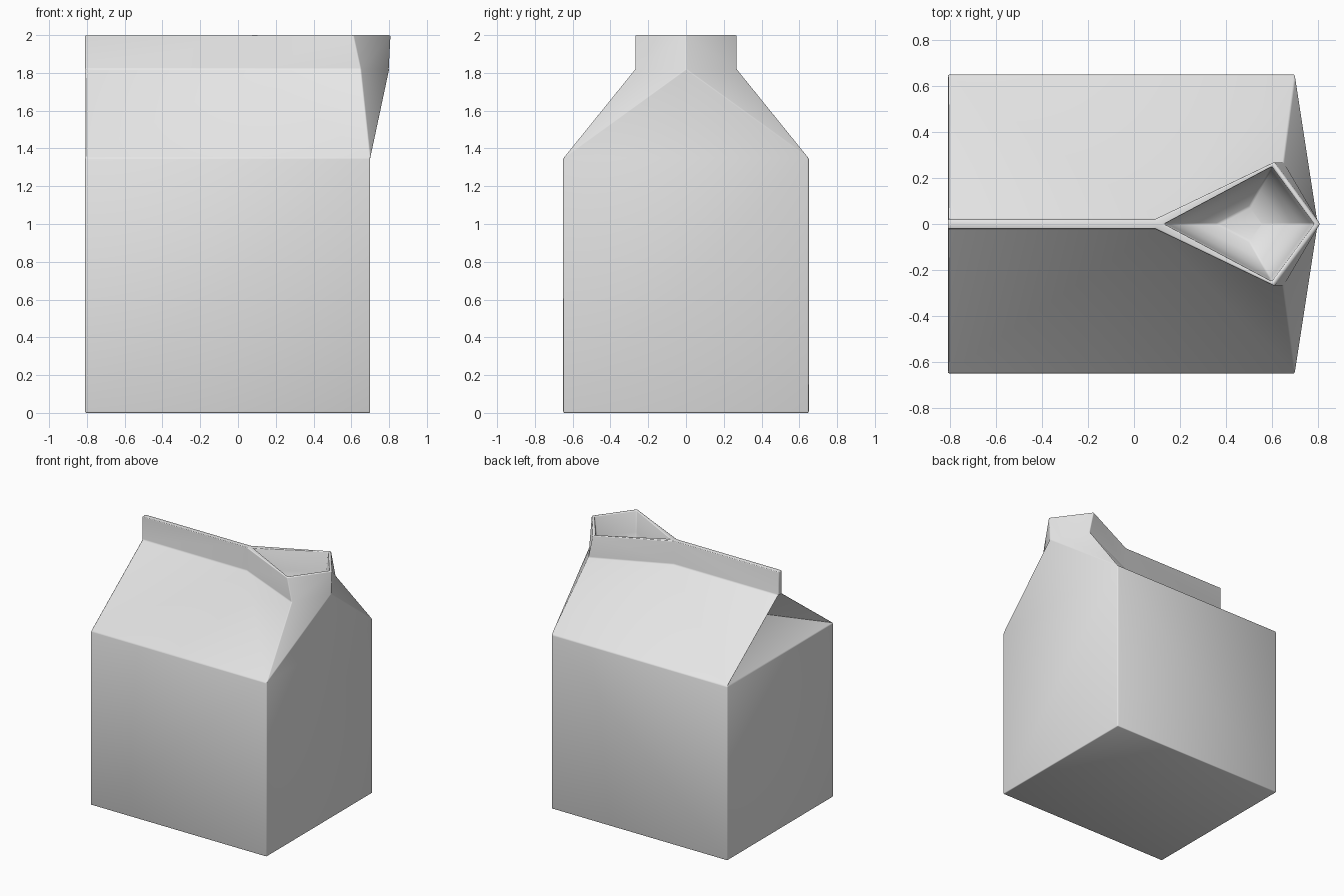
import bpy, bmesh, math

cube = bpy.data.objects.get("Cube")
if cube:
    bpy.data.objects.remove(cube, do_unlink=True)

card = bpy.data.materials.new("light_grey_card")
card.use_nodes = True
grey = (0.8, 0.8, 0.8, 1)
card.diffuse_color = grey
card.node_tree.nodes["Principled BSDF"].inputs["Base Color"].default_value = grey

BACK, FRONT, HALF = -0.81, 0.70, 0.65        # body extents
EAVE, NECK, TOP = 1.35, 1.82, 2.0            # fold heights
bm = bmesh.new()


def pair(x, y, z):
    """A mirrored pair of points, -y first."""
    return [bm.verts.new((x, s * y, z)) for s in (-1, 1)]


def point(x, z):
    return bm.verts.new((x, 0, z))


# box corners
floor_back, floor_front = pair(BACK, HALF, 0), pair(FRONT, HALF, 0)
eave_back, eave_front = pair(BACK, HALF, EAVE), pair(FRONT, HALF, EAVE)
# fin and spout, at the neck and at the top
neck = [pair(BACK, 0.02, NECK), pair(0.09, 0.02, NECK), pair(0.65, 0.27, NECK), [point(0.80, NECK)] * 2]
rim = [pair(BACK, 0.02, TOP), pair(0.09, 0.02, TOP), pair(0.61, 0.27, TOP), [point(0.81, TOP)] * 2]
tuck = point(-0.41, 1.59)

# bowl inside the spout: shrinking rings of the opening
MID = 0.46
rings = []
for z, k in ((TOP, 1), (1.84, 0.95), (1.74, 0.82), (1.67, 0.6), (1.63, 0.3)):
    rings.append([[point(MID - 0.33 * k, z)] * 2,
                  pair(MID + 0.14 * k, 0.25 * k, z),
                  [point(MID + 0.325 * k, z)] * 2])

for s in (0, 1):
    faces = [
        (floor_back[s], floor_front[s], eave_front[s], eave_back[s]),   # side wall
        (eave_back[s], eave_front[s], neck[1][s], neck[0][s]),          # roof
        (eave_front[s], neck[2][s], neck[1][s]),                        # spout fold
        (eave_front[s], neck[3][s], neck[2][s]),                        # spout cheek
        (eave_back[s], neck[0][s], tuck),                               # gable flap
    ]
    for a in range(3):                                                  # fin and spout wall
        faces.append((neck[a][s], neck[a + 1][s], rim[a + 1][s], rim[a][s]))
    for a in range(2):                                                  # spout lip
        faces.append((rim[a + 1][s], rim[a + 2][s], rings[0][a + 1][s], rings[0][a][s]))
    for upper, lower in zip(rings, rings[1:]):                          # bowl wall
        for a in range(2):
            faces.append((upper[a][s], upper[a + 1][s], lower[a + 1][s], lower[a][s]))
    for f in faces:
        bm.faces.new(f)

# faces that cross the middle
last = rings[-1]
for f in (
    (*floor_back, *reversed(floor_front)),
    (*floor_back, *reversed(eave_back)),
    (*floor_front, *reversed(eave_front)),
    (*eave_front, neck[3][0]),
    (*eave_back, tuck),
    (*neck[0], tuck),
    (*neck[0], *reversed(rim[0])),
    (rim[0][0], rim[1][0], rings[0][0][0], rim[1][1], rim[0][1]),
    (last[0][0], last[1][0], last[2][0], last[1][1]),
):
    bm.faces.new(f)
bmesh.ops.recalc_face_normals(bm, faces=bm.faces)

mesh = bpy.data.meshes.new("carton")
bm.to_mesh(mesh)
bm.free()
mesh.materials.append(card)
carton = bpy.data.objects.new("carton", mesh)
bpy.context.collection.objects.link(carton)

# soft folds
for p in mesh.polygons:
    p.use_smooth = True
bevel = carton.modifiers.new("soft_folds", "BEVEL")
bevel.width = 0.008
bevel.segments = 2
bevel.limit_method = "ANGLE"
bevel.angle_limit = math.radians(28)
